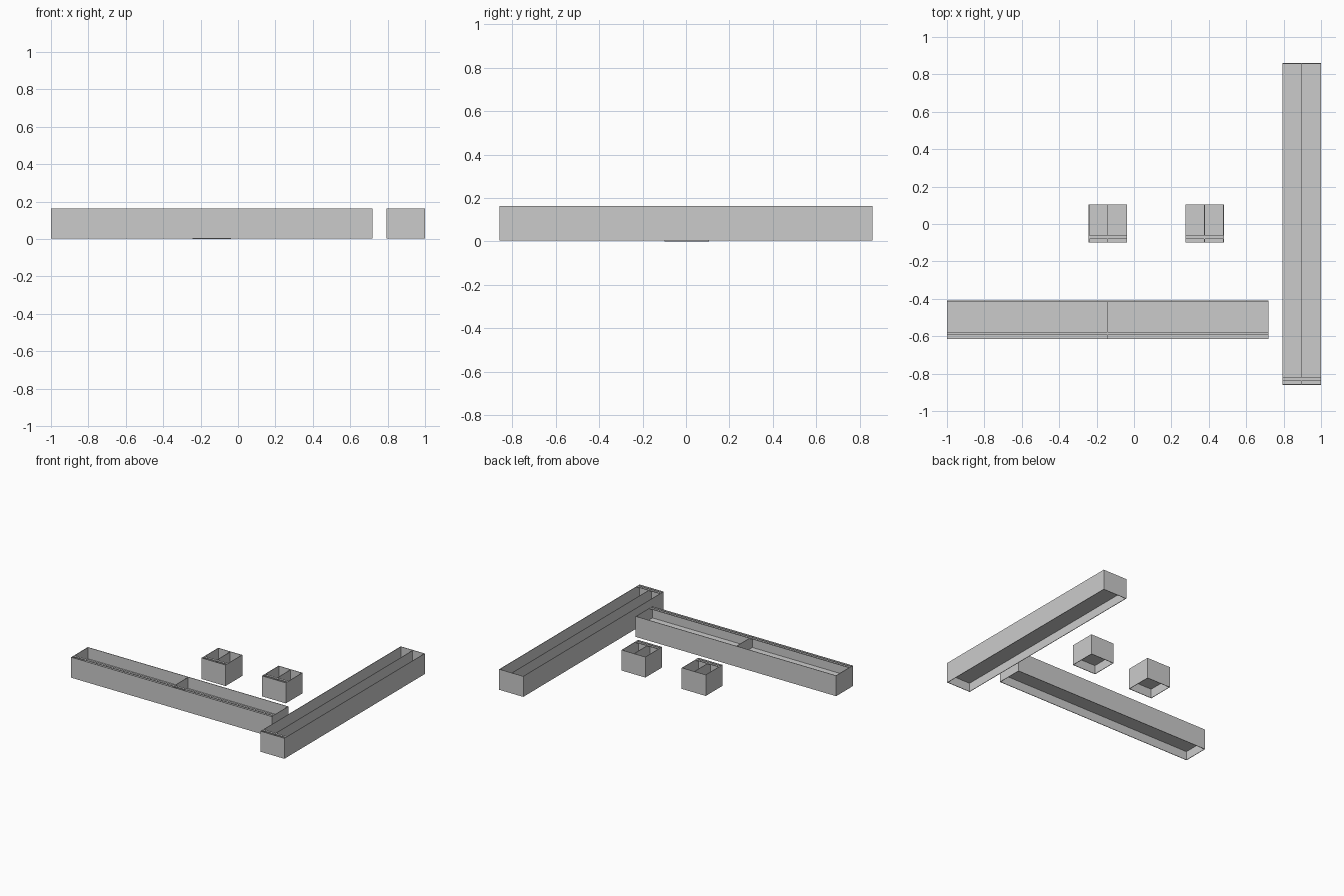
import bpy, bmesh

if "Cube" in bpy.data.objects:
    bpy.data.objects.remove(bpy.data.objects["Cube"])

WALL = 0.004
TOP = 0.163
FLOOR = 0.075


def add_box(bm, x0, x1, y0, y1, z0, z1):
    vs = bmesh.ops.create_cube(bm, size=1)["verts"]
    for v in vs:
        v.co.x = x0 if v.co.x < 0 else x1
        v.co.y = y0 if v.co.y < 0 else y1
        v.co.z = z0 if v.co.z < 0 else z1


def finish(bm, name):
    me = bpy.data.meshes.new(name)
    bm.to_mesh(me)
    bm.free()
    bpy.context.collection.objects.link(bpy.data.objects.new(name, me))


def planter(name, x0, x1, y0, y1, z0=0.004):
    # outer walls, open at top and bottom
    bm = bmesh.new()
    rings = []
    for d, z in ((0, z0), (0, TOP), (WALL, TOP), (WALL, z0)):
        rings.append([bm.verts.new(p) for p in (
            (x0 + d, y0 + d, z), (x1 - d, y0 + d, z),
            (x1 - d, y1 - d, z), (x0 + d, y1 - d, z))])
    for k in range(4):
        a, b = rings[k], rings[(k + 1) % 4]
        for i in range(4):
            j = (i + 1) % 4
            bm.faces.new((a[i], a[j], b[j], b[i]))
    bmesh.ops.recalc_face_normals(bm, faces=bm.faces[:])
    finish(bm, name + "_walls")

    # raised floor
    ix0, ix1, iy0, iy1 = x0 + WALL, x1 - WALL, y0 + WALL, y1 - WALL
    bm = bmesh.new()
    add_box(bm, ix0, ix1, iy0, iy1, FLOOR - WALL, FLOOR)
    finish(bm, name + "_floor")

    # central divider running front to back
    cx = (x0 + x1) / 2
    bm = bmesh.new()
    add_box(bm, cx - WALL / 2, cx + WALL / 2, iy0, iy1, FLOOR, TOP - 0.003)
    finish(bm, name + "_divider")

    # narrow bar just behind the front wall
    bm = bmesh.new()
    add_box(bm, ix0, ix1, y0 + 0.021, y0 + 0.038, TOP - 0.006, TOP)
    finish(bm, name + "_front_bar")


planter("wide_bin", -1.0, 0.72, -0.615, -0.41)
planter("deep_bin", 0.793, 1.0, -0.86, 0.86)
planter("small_bin_left", -0.243, -0.037, -0.10, 0.105, 0.0)
planter("small_bin_right", 0.275, 0.48, -0.10, 0.105)
